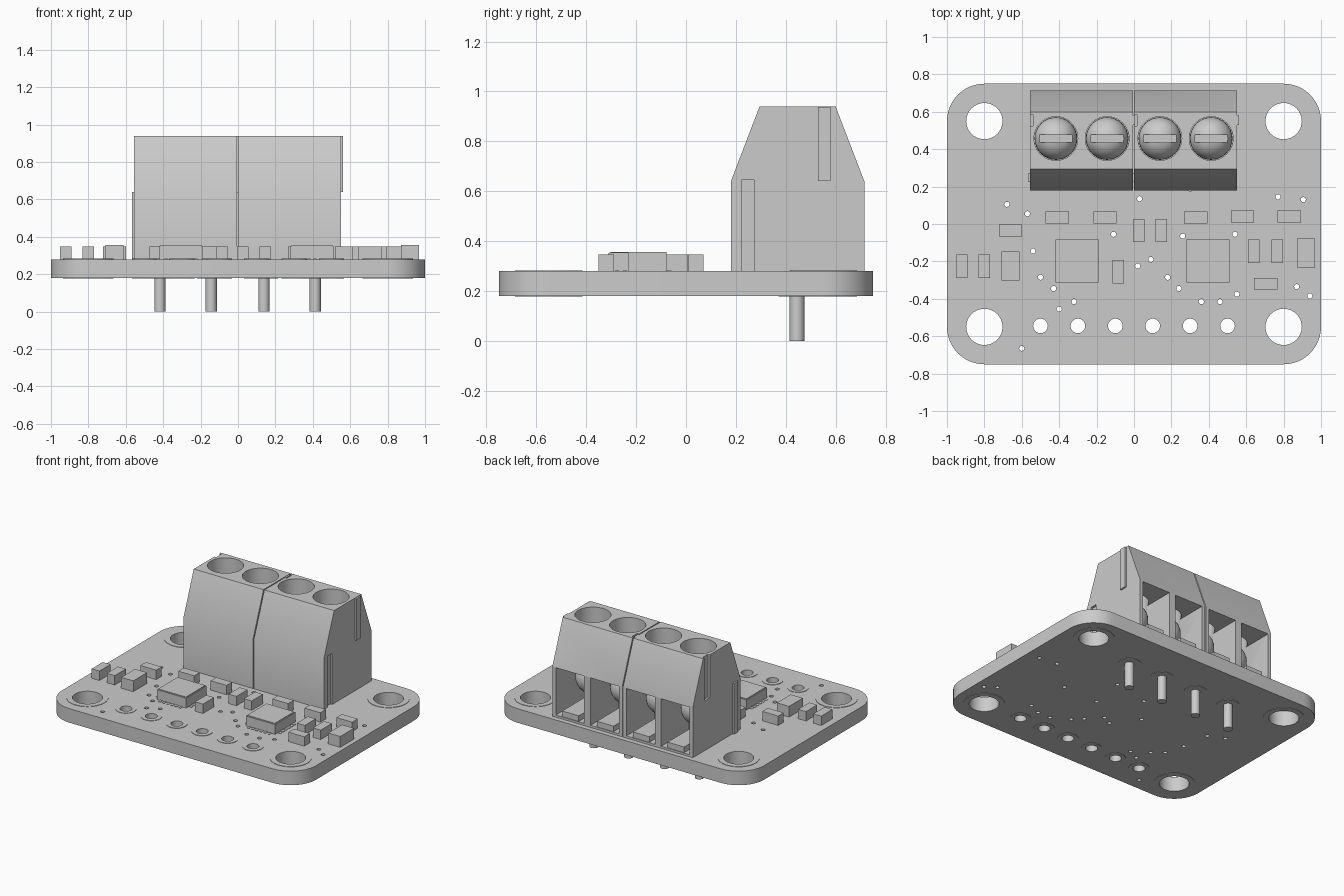
import bpy, bmesh
from math import sin, cos, pi, radians

cube = bpy.data.objects.get("Cube")
if cube:
    bpy.data.objects.remove(cube, do_unlink=True)

grey = bpy.data.materials.new("plain grey")
grey.use_nodes = True
grey.diffuse_color = (0.6, 0.6, 0.6, 1)
grey.node_tree.nodes["Principled BSDF"].inputs["Base Color"].default_value = (0.6, 0.6, 0.6, 1)


def select(ob):
    bpy.ops.object.select_all(action='DESELECT')
    ob.select_set(True)
    bpy.context.view_layer.objects.active = ob


def finish(ob, smooth=False):
    ob.data.materials.clear()
    ob.data.materials.append(grey)
    if smooth:
        select(ob)
        bpy.ops.object.shade_smooth_by_angle(angle=radians(35))
    return ob


def from_bmesh(name, bm):
    bmesh.ops.recalc_face_normals(bm, faces=bm.faces)
    me = bpy.data.meshes.new(name)
    bm.to_mesh(me)
    bm.free()
    ob = bpy.data.objects.new(name, me)
    bpy.context.collection.objects.link(ob)
    return finish(ob)


def box(name, x0, x1, y0, y1, z0, z1):
    bm = bmesh.new()
    bmesh.ops.create_cube(bm, size=1)
    for v in bm.verts:
        v.co = ((x0 + x1) / 2 + v.co.x * (x1 - x0),
                (y0 + y1) / 2 + v.co.y * (y1 - y0),
                (z0 + z1) / 2 + v.co.z * (z1 - z0))
    return from_bmesh(name, bm)


def cylinder(name, x, y, r, z0, z1, n=32):
    bpy.ops.mesh.primitive_cylinder_add(vertices=n, radius=r, depth=z1 - z0,
                                        location=(x, y, (z0 + z1) / 2))
    ob = bpy.context.object
    ob.name = name
    return finish(ob, True)


def cut(ob, cutter):
    mod = ob.modifiers.new("cut", 'BOOLEAN')
    mod.operation = 'DIFFERENCE'
    mod.solver = 'EXACT'
    mod.object = cutter
    select(ob)
    bpy.ops.object.modifier_apply(modifier=mod.name)
    bpy.data.objects.remove(cutter, do_unlink=True)


def circle(x, y, r, n=32):
    return [(x + r * cos(2 * pi * i / n), y + r * sin(2 * pi * i / n)) for i in range(n)]


def plate(name, loops, z0, z1):
    """Flat plate: the first loop is the outline, the rest are holes."""
    cu = bpy.data.curves.new(name, 'CURVE')
    cu.dimensions = '2D'
    cu.fill_mode = 'BOTH'
    cu.extrude = (z1 - z0) / 2
    for loop in loops:
        sp = cu.splines.new('POLY')
        sp.points.add(len(loop) - 1)
        for p, (x, y) in zip(sp.points, loop):
            p.co = (x, y, 0, 1)
        sp.use_cyclic_u = True
    ob = bpy.data.objects.new(name, cu)
    ob.location.z = (z0 + z1) / 2
    bpy.context.collection.objects.link(ob)
    select(ob)
    bpy.ops.object.convert(target='MESH')
    ob = bpy.context.object
    bm = bmesh.new()
    bm.from_mesh(ob.data)
    bmesh.ops.remove_doubles(bm, verts=bm.verts, dist=0.0001)
    bmesh.ops.recalc_face_normals(bm, faces=bm.faces)
    bm.to_mesh(ob.data)
    bm.free()
    return finish(ob, True)


# Circuit board with rounded corners, mounting holes, header holes and vias
BOT, TOP, LIP = 0.18, 0.28, 0.003
outline = []
for k, (sx, sy) in enumerate([(1, 1), (-1, 1), (-1, -1), (1, -1)]):
    for i in range(13):
        a = pi / 2 * (k + i / 12)
        outline.append((sx * 0.8 + 0.2 * cos(a), sy * 0.55 + 0.2 * sin(a)))

rings = [(x, y, 0.097, 0.135) for x in (-0.8, 0.8) for y in (-0.55, 0.55)]
rings += [(-0.5 + 0.2 * i, -0.545, 0.039, 0.068) for i in range(6)]
vias = [(-.68, .105), (-.57, .055), (-.54, -.145), (-.5, -.285), (-.43, -.345), (-.32, -.415),
        (-.4, -.455), (-.6, -.665), (-.11, -.055), (.03, .135), (.02, -.225), (.09, -.19),
        (.18, -.285), (.24, -.345), (.26, -.065), (.3, .19), (.36, -.415), (.46, -.415),
        (.55, -.375), (.54, -.055), (.77, .145), (.905, .13), (.87, -.335), (.94, -.385)]
plate("circuit_board",
      [outline] + [circle(x, y, r + 0.006) for x, y, r, _ in rings]
      + [circle(x, y, 0.014, 12) for x, y in vias], BOT, TOP)
for x, y, r, outer in rings:
    plate("plated_hole", [circle(x, y, outer), circle(x, y, r)], BOT - LIP, TOP + LIP)

# Small surface parts: wide, tall and large blocks
wide = [(-.41, .035), (-.155, .035), (.33, .035), (.58, .04), (.83, .04), (-.66, -.035), (.705, -.32)]
tall = [(.025, -.035), (.145, -.035), (-.085, -.255), (-.92, -.225), (-.8, -.225),
        (.64, -.145), (.765, -.145)]
large = [(-.66, -.225), (.92, -.155)]
for spots, w, d, h in ((wide, .125, .062, .067), (tall, .062, .125, .067), (large, .095, .155, .077)):
    for x, y in spots:
        box("surface_part", x - w / 2, x + w / 2, y - d / 2, y + d / 2, TOP, TOP + h)

# Square chips with a stepped top and contact pads on all four sides
for cx in (-0.305, 0.395):
    cy, h = -0.197, 0.115
    box("chip_body", cx - h, cx + h, cy - h, cy + h, TOP, TOP + 0.07)
    box("chip_top", cx - h + .006, cx + h - .006, cy - h + .006, cy + h - .006, TOP + 0.07, TOP + 0.075)
    for i in range(6):
        t = -0.08 + 0.032 * i
        for s in (-1, 1):
            e = s * (h + 0.008)
            box("chip_pad", cx + t - .008, cx + t + .008, cy + e - .016, cy + e + .016, TOP, TOP + LIP)
            box("chip_pad", cx + e - .016, cx + e + .016, cy + t - .008, cy + t + .008, TOP, TOP + LIP)

# Two screw terminal blocks, each with two wire openings
profile = [(.18, .28), (.715, .28), (.715, .64), (.6, .94), (.295, .94), (.18, .64)]
W, SY = 0.549, 0.457
for x0 in (-0.555, 0.001):
    x1 = x0 + W
    bm = bmesh.new()
    face = bm.faces.new([bm.verts.new((x0, y, z)) for y, z in profile])
    ext = bmesh.ops.extrude_face_region(bm, geom=[face])
    for v in ext["geom"]:
        if isinstance(v, bmesh.types.BMVert):
            v.co.x += W
    block = from_bmesh("terminal_block", bm)
    # side grooves that take the neighbour's ribs
    cut(block, box("groove", x0 - .1, x0 + .015, .525, .585, .635, 1))
    cut(block, box("groove", x1 - .015, x1 + .1, .222, .273, .2, .645))
    for sx in (x0 + 0.1375, x0 + 0.4115):
        cut(block, box("opening", sx - .112, sx + .112, .40, .8, .295, .632))
        cut(block, cylinder("screw_well", sx, SY, 0.117, 0.45, 1.1, 40))
        # slotted domed screw with its shank
        bpy.ops.mesh.primitive_uv_sphere_add(segments=32, ring_count=16, radius=0.114,
                                             location=(sx, SY, 0.5))
        screw = bpy.context.object
        screw.name = "screw_head"
        cut(screw, box("slot", sx - .2, sx + .2, SY - .022, SY + .022, .57, .7))
        finish(screw, True)
        cylinder("screw_shank", sx, SY, 0.055, 0.30, 0.45)
        box("wire_clamp", sx - .065, sx + .065, .41, .71, .285, .335)
        # solder pin and its pad
        cylinder("solder_pin", sx, 0.445, 0.03, 0, 0.3, 24)
        plate("pin_pad", [circle(sx, 0.445, 0.075)], BOT - LIP, BOT + LIP)
    finish(block, True)
    box("lower_rib", x0 - .012, x0 + .004, .225, .27, TOP, .64)
    box("upper_rib", x1 - .004, x1 + .012, .53, .58, .64, .938)
